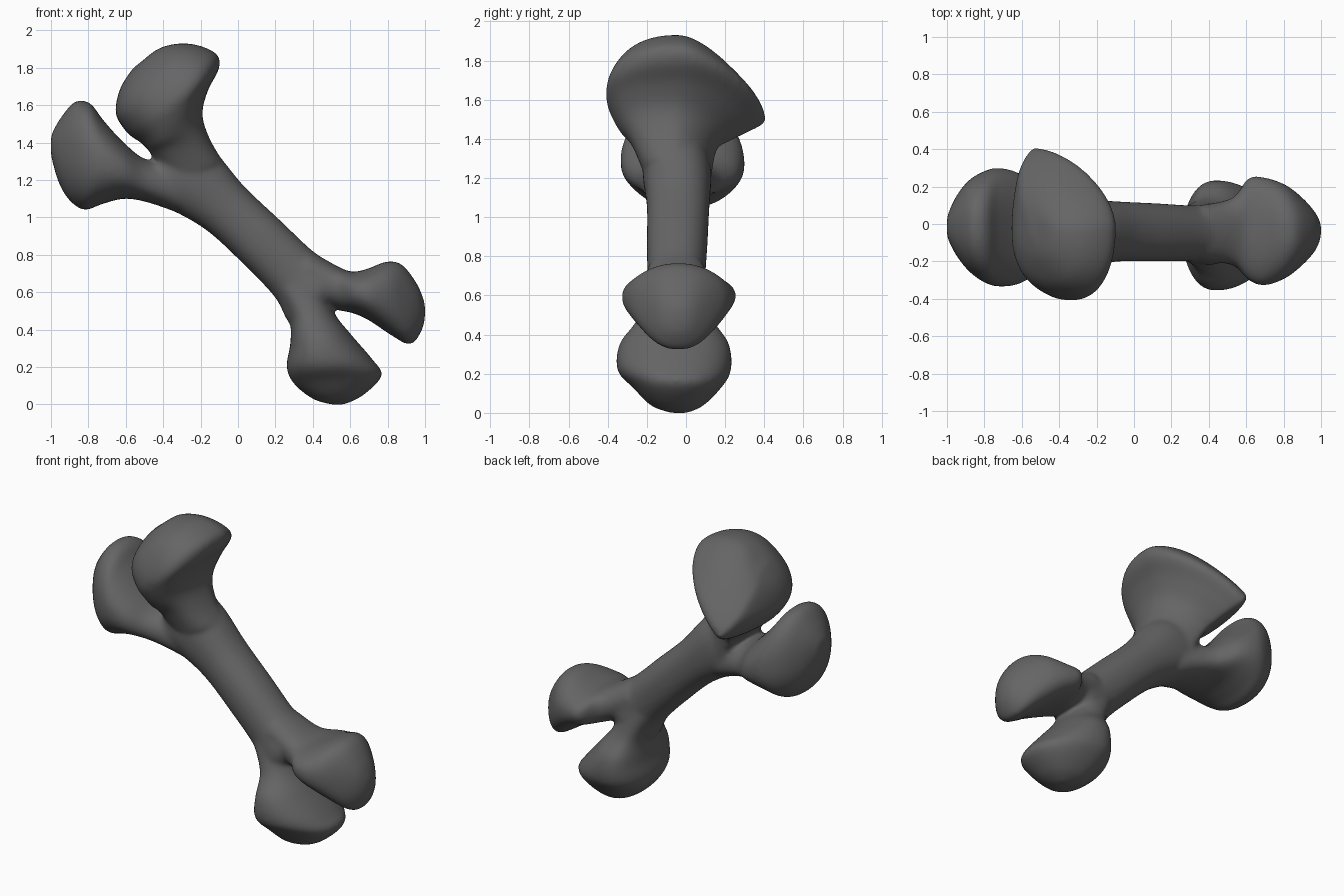
import bpy
import bmesh
import math

default_cube = bpy.data.objects.get("Cube")
if default_cube:
    bpy.data.objects.remove(default_cube, do_unlink=True)

SIDES = 40
STEPS = 6

# Each station spans the part from one outline point to the opposite one:
# (x1, z1, x2, z2, front y, back y)
SHAFT = [
    (-.50, 1.20, -.36, 1.38, -.18, .10),
    (-.52, 1.10, -.23, 1.42, -.21, .12),
    (-.42, 1.07, -.12, 1.35, -.22, .13),
    (-.18, .94, .03, 1.17, -.20, .12),
    (.04, .74, .22, .99, -.20, .11),
    (.20, .57, .40, .82, -.20, .10),
    (.28, .43, .53, .73, -.22, .11),
    (.38, .46, .54, .62, -.18, .08),
]
UPPER_HEAD = [
    (-.38, 1.18, -.08, 1.30, -.22, .13),
    (-.46, 1.33, -.15, 1.42, -.28, .16),
    (-.48, 1.36, -.19, 1.55, -.34, .22),
    (-.52, 1.40, -.16, 1.68, -.385, .32),
    (-.59, 1.45, -.10, 1.80, -.41, .41),
    (-.65, 1.54, -.12, 1.88, -.38, .34),
    (-.65, 1.62, -.26, 1.93, -.31, .24),
    (-.62, 1.71, -.41, 1.91, -.19, .12),
    (-.56, 1.80, -.52, 1.83, -.08, .0),
]
SIDE_HEAD = [
    (-.32, 1.30, -.28, 1.01, -.20, .12),
    (-.49, 1.31, -.48, 1.08, -.25, .17),
    (-.61, 1.40, -.61, 1.10, -.32, .27),
    (-.72, 1.52, -.73, 1.07, -.335, .30),
    (-.79, 1.61, -.82, 1.04, -.31, .28),
    (-.87, 1.62, -.90, 1.09, -.25, .23),
    (-.95, 1.53, -.96, 1.19, -.16, .14),
    (-1.0, 1.44, -1.0, 1.33, -.07, .04),
]
LOWER_HEAD = [
    (.20, .60, .44, .71, -.20, .10),
    (.275, .46, .51, .50, -.25, .14),
    (.28, .33, .60, .38, -.34, .22),
    (.26, .20, .72, .24, -.35, .23),
    (.30, .11, .77, .155, -.27, .18),
    (.40, .03, .67, .05, -.18, .09),
    (.50, .0, .57, .0, -.08, .01),
]
OUTER_HEAD = [
    (.39, .82, .31, .60, -.20, .10),
    (.53, .74, .52, .51, -.22, .14),
    (.61, .71, .61, .49, -.30, .245),
    (.69, .725, .70, .45, -.33, .25),
    (.80, .765, .82, .37, -.29, .21),
    (.88, .745, .92, .32, -.22, .14),
    (.96, .64, .98, .39, -.14, .06),
    (1.0, .54, 1.0, .46, -.07, .0),
]


def blend(p, q, r, s, f):
    """Smooth curve value between q and r."""
    return q + f / 2 * (r - p + f * (2 * p - 5 * q + 4 * r - s
                                     + f * (3 * (q - r) + s - p)))


def refine(stations):
    """Insert smoothly interpolated stations."""
    padded = [stations[0]] + stations + [stations[-1]]
    result = []
    for i in range(len(stations) - 1):
        quad = padded[i:i + 4]
        for k in range(STEPS):
            result.append([blend(*values, k / STEPS) for values in zip(*quad)])
    result.append(list(stations[-1]))
    return result


def ring(bm, station, front_side, back_side):
    """Egg-shaped section; each side has its widest place and a roundness power."""
    x1, z1, x2, z2, front, back = station
    middle = (front + back) / 2
    verts = []
    for i in range(SIDES):
        angle = math.tau * i / SIDES
        c, s = math.cos(angle), math.sin(angle)
        (peak, power), reach = (front_side, front) if s >= 0 else (back_side, back)
        along = math.copysign(abs(c) ** power, c)
        u = peak * (1 - along) if c > 0 else peak - (1 - peak) * along
        y = middle + abs(s) ** power * (reach - middle)
        verts.append(bm.verts.new((x1 + (x2 - x1) * u, y, z1 + (z2 - z1) * u)))
    return verts


def loft(bm, stations, front_side=(.5, .9), back_side=(.5, .9)):
    """Closed skin through all the sections of one part."""
    rings = [ring(bm, s, front_side, back_side) for s in refine(stations)]
    for lower, upper in zip(rings, rings[1:]):
        for i in range(SIDES):
            j = (i + 1) % SIDES
            bm.faces.new((lower[i], lower[j], upper[j], upper[i]))
    bm.faces.new(rings[0][::-1])
    bm.faces.new(rings[-1])


# Bone: shaft and four rounded heads, fused below
bm = bmesh.new()
loft(bm, SHAFT)
loft(bm, UPPER_HEAD, front_side=(.52, .85), back_side=(.12, 1.2))
loft(bm, SIDE_HEAD, back_side=(.56, .9))
loft(bm, LOWER_HEAD, front_side=(.42, .9), back_side=(.42, .9))
loft(bm, OUTER_HEAD, front_side=(.48, .9), back_side=(.48, .9))
bmesh.ops.recalc_face_normals(bm, faces=bm.faces)
mesh = bpy.data.meshes.new("bone")
bm.to_mesh(mesh)
bm.free()
bone = bpy.data.objects.new("bone", mesh)
bpy.context.collection.objects.link(bone)

# Fuse the parts and soften the joins
fuse = bone.modifiers.new("fuse", "REMESH")
fuse.mode = "VOXEL"
fuse.voxel_size = .011
fuse.use_smooth_shade = True
soften = bone.modifiers.new("soften", "SMOOTH")
soften.factor = .5
soften.iterations = 24

bpy.context.view_layer.objects.active = bone
bone.select_set(True)
for name in ("fuse", "soften"):
    bpy.ops.object.modifier_apply(modifier=name)

# Dark grey all over
grey = bpy.data.materials.new("dark grey")
grey.use_nodes = True
colour = (.13, .13, .13, 1)
grey.diffuse_color = colour
grey.node_tree.nodes["Principled BSDF"].inputs["Base Color"].default_value = colour
bone.data.materials.clear()
bone.data.materials.append(grey)
bpy.ops.object.shade_smooth()
